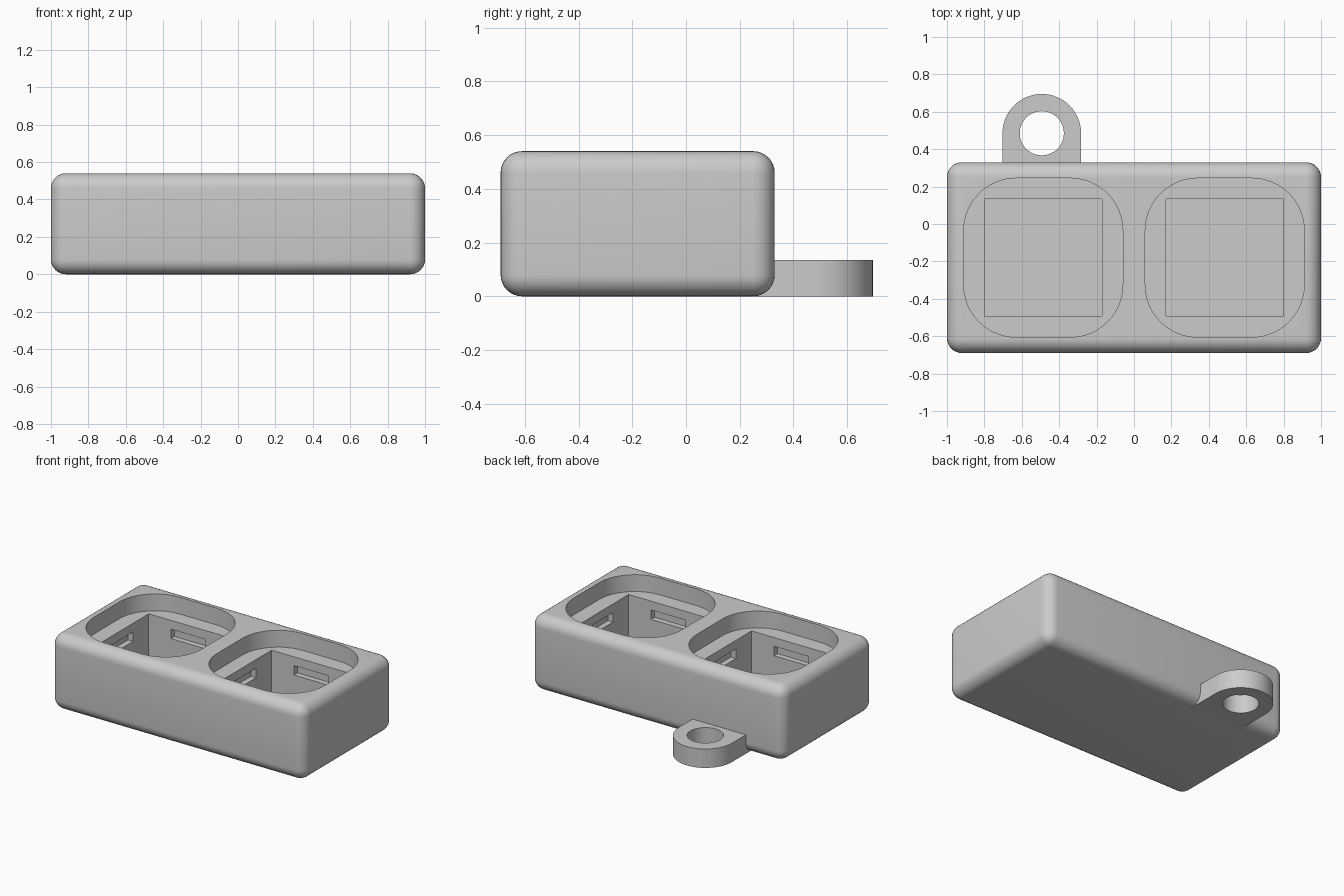
import bpy, bmesh
from math import pi, cos, sin, radians

if "Cube" in bpy.data.objects:
    bpy.data.objects.remove(bpy.data.objects["Cube"])


def new_object(name, bm):
    bmesh.ops.recalc_face_normals(bm, faces=bm.faces)
    mesh = bpy.data.meshes.new(name)
    bm.to_mesh(mesh)
    bm.free()
    ob = bpy.data.objects.new(name, mesh)
    bpy.context.collection.objects.link(ob)
    return ob


def prism(name, points, z0, z1):
    """Extrude a closed outline from z0 to z1."""
    bm = bmesh.new()
    face = bm.faces.new([bm.verts.new((x, y, z0)) for x, y in points])
    top = bmesh.ops.extrude_face_region(bm, geom=[face])["geom"]
    bmesh.ops.translate(bm, vec=(0, 0, z1 - z0),
                        verts=[v for v in top if isinstance(v, bmesh.types.BMVert)])
    return new_object(name, bm)


def arc(cx, cy, r, a0, a1, n):
    return [(cx + r * cos(a0 + (a1 - a0) * i / n),
             cy + r * sin(a0 + (a1 - a0) * i / n)) for i in range(n + 1)]


def rect(cx, cy, hx, hy):
    return [(cx - hx, cy - hy), (cx + hx, cy - hy), (cx + hx, cy + hy), (cx - hx, cy + hy)]


def rounded_square(cx, cy, h, r):
    pts = []
    for k, (sx, sy) in enumerate([(1, 1), (-1, 1), (-1, -1), (1, -1)]):
        pts += arc(cx + sx * (h - r), cy + sy * (h - r), r, k * pi / 2, (k + 1) * pi / 2, 12)
    return pts


def cut(target, cutter):
    mod = target.modifiers.new("cut", 'BOOLEAN')
    mod.operation = 'DIFFERENCE'
    mod.solver = 'EXACT'
    mod.object = cutter
    bpy.context.view_layer.objects.active = target
    bpy.ops.object.modifier_apply(modifier=mod.name)
    bpy.data.objects.remove(cutter)


def smooth(ob):
    bpy.ops.object.select_all(action='DESELECT')
    ob.select_set(True)
    bpy.context.view_layer.objects.active = ob
    bpy.ops.object.shade_smooth_by_angle(angle=radians(30))


# Housing block with every edge rounded
H = 0.54
body = prism("housing", rect(0, -0.18, 1.0, 0.51), 0, H)
bevel = body.modifiers.new("round", 'BEVEL')
bevel.width = 0.08
bevel.segments = 8
bpy.context.view_layer.objects.active = body
bpy.ops.object.modifier_apply(modifier=bevel.name)

# Two switch sockets: rounded recess, square well, clip slots in the four walls
LEDGE, FLOOR, CY = 0.42, 0.07, -0.18
for cx in (-0.485, 0.485):
    cut(body, prism("recess_cutter", rounded_square(cx, CY, 0.425, 0.28), LEDGE, H + 0.1))
    cut(body, prism("well_cutter", rect(cx, CY, 0.313, 0.313), FLOOR, H + 0.1))
    cut(body, prism("slot_cutter_x", rect(cx, CY, 0.353, 0.137), 0.29, 0.357))
    cut(body, prism("slot_cutter_y", rect(cx, CY, 0.137, 0.353), 0.29, 0.357))
smooth(body)

# Keyring lug at the back
LX, LY, R = -0.493, 0.485, 0.21
outline = [(LX - R, 0.25), (LX + R, 0.25)] + arc(LX, LY, R, 0, pi, 32)
lug = prism("keyring_lug", outline, 0, 0.135)
cut(lug, prism("lug_hole_cutter", arc(LX, LY, 0.118, 0, 2 * pi, 48)[:-1], -0.1, 0.3))
smooth(lug)
